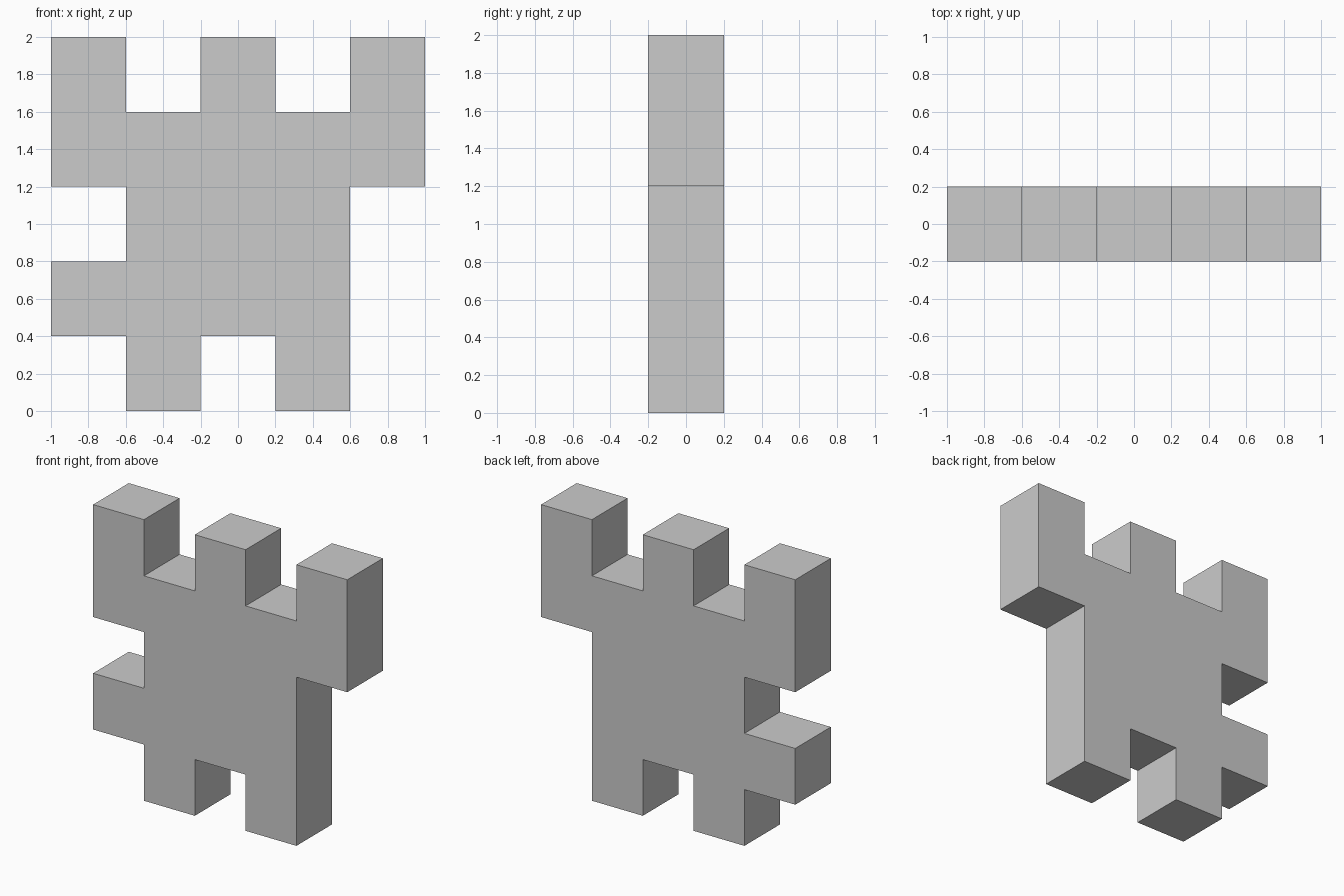
import bpy
import bmesh

if "Cube" in bpy.data.objects:
    bpy.data.objects.remove(bpy.data.objects["Cube"])

CELL = 0.4    # size of one grid square
DEPTH = 0.4   # thickness front to back

# Front silhouette in grid squares (x from centre column, z from ground)
outline = [
    (-1.5, 0), (-0.5, 0), (-0.5, 1), (0.5, 1), (0.5, 0), (1.5, 0),   # two feet
    (1.5, 3), (2.5, 3), (2.5, 5), (1.5, 5),                          # right raised arm
    (1.5, 4), (0.5, 4), (0.5, 5), (-0.5, 5), (-0.5, 4), (-1.5, 4),   # head
    (-1.5, 5), (-2.5, 5), (-2.5, 3), (-1.5, 3),                      # left raised arm
    (-1.5, 2), (-2.5, 2), (-2.5, 1), (-1.5, 1),                      # left side stub
]


def extrude_profile(name, points, depth):
    bm = bmesh.new()
    front = bm.faces.new([bm.verts.new((x * CELL, -depth / 2, z * CELL)) for x, z in points])
    extruded = bmesh.ops.extrude_face_region(bm, geom=[front], use_keep_orig=True)
    back = [g for g in extruded["geom"] if isinstance(g, bmesh.types.BMVert)]
    bmesh.ops.translate(bm, verts=back, vec=(0, depth, 0))
    bmesh.ops.recalc_face_normals(bm, faces=bm.faces)
    mesh = bpy.data.meshes.new(name)
    bm.to_mesh(mesh)
    bm.free()
    obj = bpy.data.objects.new(name, mesh)
    bpy.context.collection.objects.link(obj)
    return obj


# Blocky figure as one solid
extrude_profile("blocky_figure", outline, DEPTH)
